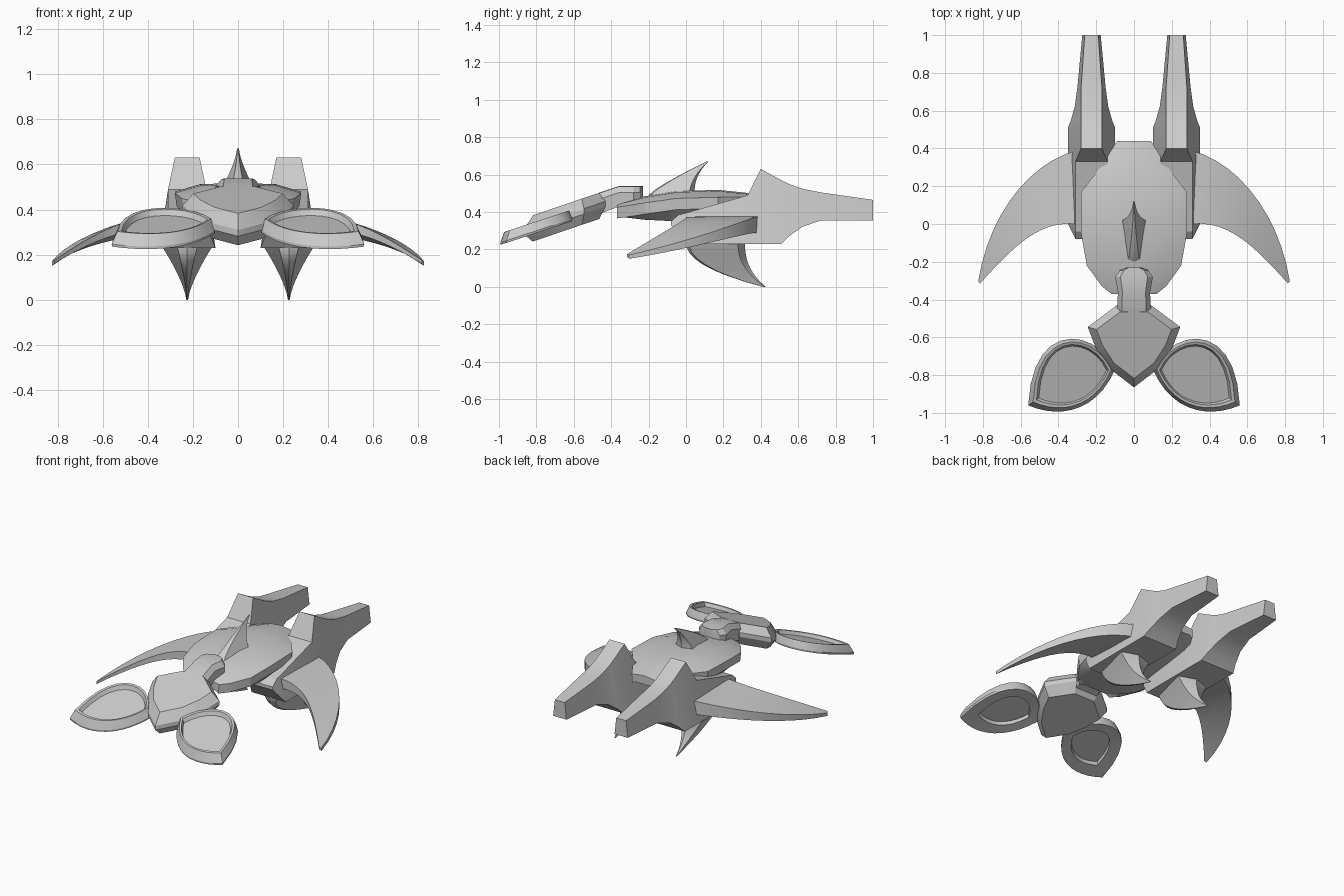
import bpy, bmesh, math
from mathutils import Vector
from mathutils.geometry import interpolate_bezier

if "Cube" in bpy.data.objects:
    bpy.data.objects.remove(bpy.data.objects["Cube"])

COLOUR = (0.6, 0.6, 0.6, 1)
grey = bpy.data.materials.new("hull_grey")
grey.use_nodes = True
grey.diffuse_color = COLOUR
grey.node_tree.nodes["Principled BSDF"].inputs["Base Color"].default_value = COLOUR


def loft(name, rings, mirror=False):
    """Skin a list of equal-length closed rings and cap both ends."""
    bm = bmesh.new()
    loops = [[bm.verts.new(point) for point in ring] for ring in rings]
    count = len(loops[0])
    for first, second in zip(loops, loops[1:]):
        for i in range(count):
            j = (i + 1) % count
            bm.faces.new((first[i], first[j], second[j], second[i]))
    bm.faces.new(loops[0])
    bm.faces.new(loops[-1])
    bmesh.ops.recalc_face_normals(bm, faces=bm.faces)
    mesh = bpy.data.meshes.new(name)
    bm.to_mesh(mesh)
    bm.free()
    mesh.materials.append(grey)
    obj = bpy.data.objects.new(name, mesh)
    bpy.context.collection.objects.link(obj)
    if mirror:
        obj.modifiers.new("Mirror", 'MIRROR')
    bpy.ops.object.select_all(action='DESELECT')
    obj.select_set(True)
    bpy.context.view_layer.objects.active = obj
    bpy.ops.object.shade_smooth_by_angle(angle=math.radians(25))


def both_sides(half):
    """Complete a half outline whose first and last points lie on the axis."""
    return half + [(-across, along) for across, along in reversed(half[1:-1])]


def scaled(outline, centre, factor):
    """Scale a flat outline about a centre point."""
    return [centre + (Vector(point) - centre) * factor for point in outline]


def bezier(start, handle_a, handle_b, end, count):
    """Sample a cubic curve."""
    return interpolate_bezier(Vector(start), Vector(handle_a), Vector(handle_b),
                              Vector(end), count)


# Domed hull: position along the body and half width
rings = []
for y, width in ((-0.37, 0.12), (-0.33, 0.17), (-0.22, 0.25), (-0.05, 0.28),
                 (0.17, 0.28), (0.31, 0.17), (0.44, 0.09)):
    top = 0.52 - 0.35 * (y - 0.1) ** 2
    edge = top - 0.14 * width
    bottom = 0.35 + 0.3 * (y + 0.05) ** 2
    half = [(0, top), (width * 0.6, top - 0.006), (width, edge),
            (width * 0.97, edge - 0.06), (width * 0.75, bottom), (0, bottom)]
    rings.append([(x, y, z) for x, z in both_sides(half)])
loft("hull", rings)

# Engine nacelles: position, top and bottom height; the sides flare downwards
rings = []
centre_x = 0.225
for y, top, bottom in ((-0.08, 0.35, 0.33), (-0.04, 0.385, 0.28), (0, 0.395, 0.23),
                       (0.33, 0.49, 0.23), (0.4, 0.63, 0.23), (0.51, 0.57, 0.23),
                       (0.55, 0.55, 0.27), (0.62, 0.525, 0.32), (0.72, 0.505, 0.355),
                       (1, 0.465, 0.355)):
    taper = 0.65 if y == 1 else 1
    upper = taper * (0.085 if y < 0.35 else 0.055)
    lower = taper * (0.125 - 0.4 * (bottom - 0.23))
    rings.append([(centre_x - upper, y, top), (centre_x + upper, y, top),
                  (centre_x + lower, y, bottom), (centre_x - lower, y, bottom)])
loft("engine_nacelles", rings, mirror=True)


def fin(name, centre_x, root_z, tip_z, front, back, width, bend, mirror):
    """Backswept spike with a faceted section that thins to a point."""
    steps = 8
    rings = []
    for i in range(steps + 1):
        t = i / steps
        z = root_z + (tip_z - root_z) * t
        nose = front[0] + (front[1] - front[0]) * t ** bend
        tail = back[0] + (back[1] - back[0]) * t ** 2.5
        half_width = width * (1 - t) ** 1.4 + 0.004
        chord = tail - nose
        half = [(0, nose), (half_width * 0.4, nose + chord * 0.05),
                (half_width, nose + chord * 0.88), (0, tail)]
        rings.append([(centre_x + x, y, z) for x, y in both_sides(half)])
    loft(name, rings, mirror)


fin("dorsal_fin", centre_x=0, root_z=0.49, tip_z=0.67, front=(-0.2, 0.11),
    back=(0.045, 0.12), width=0.07, bend=1.2, mirror=False)
fin("ventral_fins", centre_x=centre_x, root_z=0.24, tip_z=0, front=(0, 0.41),
    back=(0.315, 0.425), width=0.11, bend=2.2, mirror=True)

# Crescent wings swept between an outer and an inner edge curve
samples = 12
outer_edge = bezier((0.3, 0.39, 0.38), (0.55, 0.33, 0.36), (0.77, 0.05, 0.25),
                    (0.825, -0.305, 0.17), samples)
inner_edge = bezier((0.3, 0, 0.375), (0.5, 0.02, 0.37), (0.63, -0.11, 0.3),
                    (0.815, -0.315, 0.175), samples)
rings = []
for i, (outer, inner) in enumerate(zip(outer_edge, inner_edge)):
    depth = Vector((0, 0, 0.09 - 0.07 * i / (samples - 1)))
    rings.append([outer, inner, inner - depth * 0.7, outer - depth])
loft("crescent_wings", rings, mirror=True)


def head_height(y):
    """Top surface of the head: level collar, then a forward slope."""
    return 0.535 + 0.34 * (min(y, -0.36) + 0.37)


# Arrowhead with a bevelled rim
arrow = both_sides([(0, -0.43), (0.09, -0.43), (0.245, -0.545), (0.205, -0.65),
                    (0.13, -0.765), (0, -0.865)])
rings = []
for factor, drop in ((0.81, 0), (1, 0.057), (1, 0.085), (0.82, 0.14)):
    rings.append([(x, y, head_height(y) - drop)
                  for x, y in scaled(arrow, Vector((0, -0.615)), factor)])
loft("arrowhead", rings)

# Neck with a rounded collar: position and half width
rings = []
for y, width in ((-0.55, 0.09), (-0.46, 0.09), (-0.36, 0.085), (-0.28, 0.1),
                 (-0.245, 0.075), (-0.23, 0.035)):
    top = head_height(y)
    bottom = top - 0.05 - 0.7 * width
    half = [(0, top), (width * 0.72, top - 0.002), (width, top - 0.035),
            (width * 0.9, bottom), (0, bottom)]
    rings.append([(x, y, z) for x, z in both_sides(half)])
loft("neck", rings)

# Petal pods: flared skirt, raised rim and recessed floors on a slope
root, corner = (0.1, -0.77), (0.56, -0.96)
rear_edge = bezier(root, (0.2, -0.55), (0.54, -0.5), corner, samples)
front_edge = bezier(corner, (0.4, -1.03), (0.2, -1), root, samples)
petal = rear_edge[:-1] + front_edge[:-1]
rings = []
for factor, lift in ((0.62, 0.025), (0.64, 0.005), (0.99, 0), (1, 0.012),
                     (0.9, 0.062), (0.83, 0.06), (0.78, 0.035)):
    rings.append([(x, y, 0.222 + 0.33 * (y + 1) + lift)
                  for x, y in scaled(petal, Vector((0.305, -0.785)), factor)])
loft("petal_pods", rings, mirror=True)
